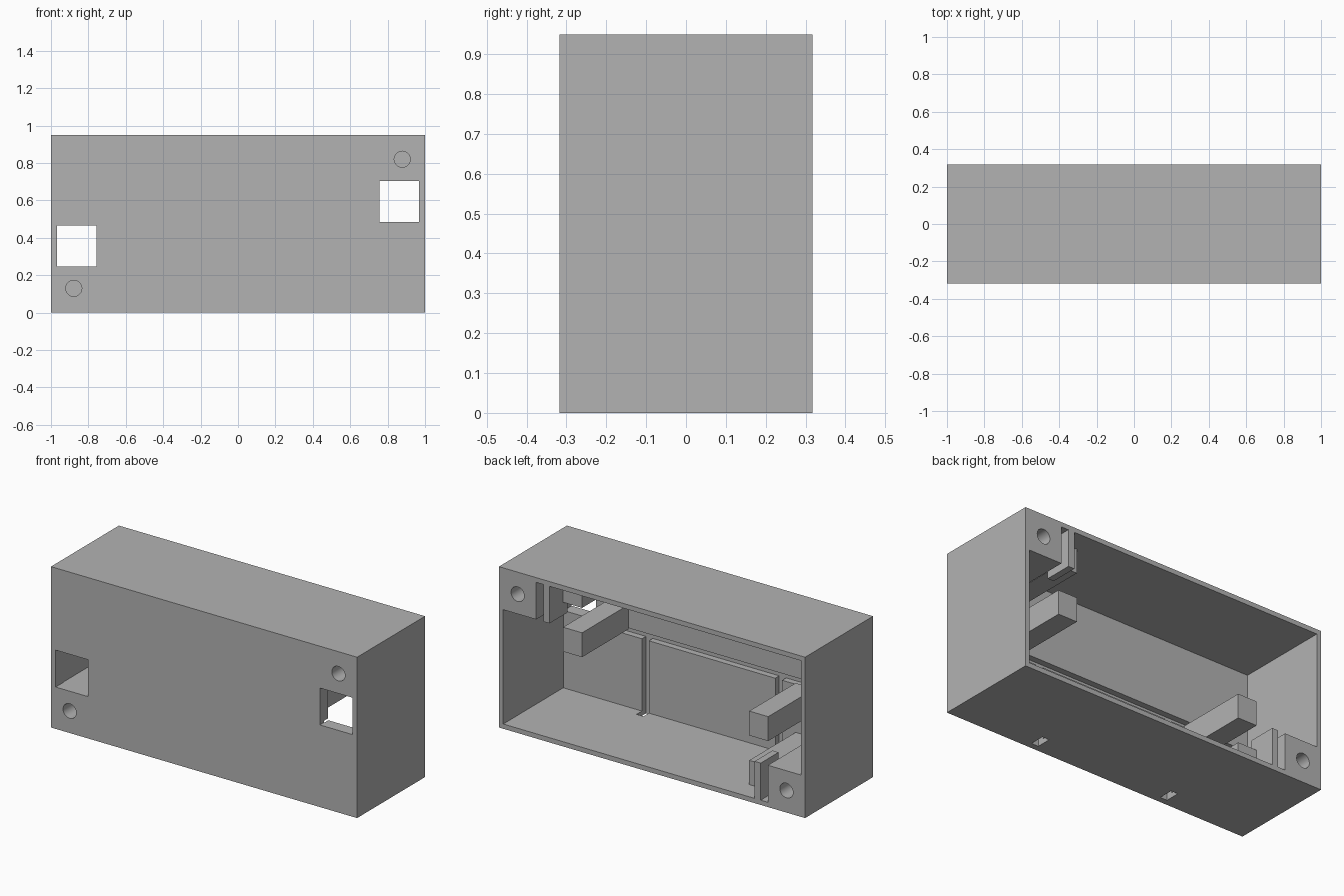
import bpy
from mathutils import Matrix

cube = bpy.data.objects.get("Cube")
if cube:
    bpy.data.objects.remove(cube, do_unlink=True)

# One plain grey for the whole housing
grey = bpy.data.materials.new("plain_grey")
grey.use_nodes = True
colour = (0.45, 0.45, 0.45, 1)
grey.diffuse_color = colour
grey.node_tree.nodes["Principled BSDF"].inputs["Base Color"].default_value = colour

W, D, H = 1.0, 0.317, 0.95     # half width, half depth, height
IN = 0.972                     # inner half width
FLOOR, CEIL = 0.028, 0.922     # inner floor and ceiling
FRONT = -0.243                 # inside of the thick front wall
EPS = 0.05                     # cutter overshoot


def box(name, x, y, z):
    """Box from (min, max) pairs."""
    bpy.ops.mesh.primitive_cube_add(size=1)
    ob = bpy.context.object
    ob.name = name
    size = [b - a for a, b in (x, y, z)]
    mid = [(a + b) / 2 for a, b in (x, y, z)]
    ob.data.transform(Matrix.Translation(mid) @ Matrix.Diagonal((*size, 1)))
    ob.data.materials.append(grey)
    return ob


def bore(x, z, y0, y1):
    """Round cutter along y."""
    bpy.ops.mesh.primitive_cylinder_add(vertices=32, radius=0.043, depth=y1 - y0)
    ob = bpy.context.object
    ob.data.transform(Matrix.Translation((x, (y0 + y1) / 2, z)) @ Matrix.Rotation(1.5707963, 4, 'X'))
    ob.data.materials.append(grey)
    return ob


def cut(target, cutters):
    """Subtract the cutters, then remove them."""
    bpy.context.view_layer.objects.active = target
    for c in cutters:
        c.hide_render = True
        mod = target.modifiers.new("cut", 'BOOLEAN')
        mod.operation = 'DIFFERENCE'
        mod.solver = 'EXACT'
        mod.object = c
        bpy.ops.object.modifier_apply(modifier=mod.name)
        bpy.data.objects.remove(c, do_unlink=True)


def smooth(ob):
    bpy.ops.object.select_all(action='DESELECT')
    ob.select_set(True)
    bpy.context.view_layer.objects.active = ob
    bpy.ops.object.shade_smooth_by_angle()


def turn(pair, s, centre=0.0):
    """Half-turn a range about the centre when s is -1."""
    return tuple(sorted(centre + s * (v - centre) for v in pair))


# Open-backed housing
shell = box("housing", (-W, W), (-D, D), (0, H))
cuts = [box("cavity", (-IN, IN), (FRONT, D + EPS), (FLOOR, CEIL)),
        box("cable_channel", (-0.76, 0.76), (-0.28, FRONT + EPS), (0.455, 0.495))]
for s in (1, -1):
    cuts.append(box("window", turn((0.757, 0.969), s), (-D - EPS, FRONT + EPS),
                    turn((0.485, 0.703), s, H / 2)))
    cuts.append(box("cable_drop", turn((0.413, 0.458), s), (-0.28, FRONT + EPS), (-EPS, 0.475)))
    cuts.append(bore(s * 0.878, H / 2 + s * 0.345, -D - EPS, -0.12))
cut(shell, cuts)
smooth(shell)

# Fittings in opposite corners, one set a half-turn of the other
for s, side in ((1, "upper_left"), (-1, "lower_right")):
    def part(name, x, y, z):
        return box(side + "_" + name, turn(x, s), y, turn(z, s, H / 2))

    block = part("screw_block", (0.757, IN), (FRONT, D), (0.703, CEIL))
    hx, hz = s * 0.878, H / 2 + s * 0.345
    cut(block, [bore(hx, hz, -D - EPS, -0.12), bore(hx, hz, 0.12, D + EPS)])
    smooth(block)
    part("slot_rib", (0.67, 0.71), (0.15, D), (0.703, CEIL))
    part("inner_bar", (0.546, 0.67), (FRONT, 0.19), (0.488, 0.632))
    part("outer_bar", (0.546, 0.67), (FRONT, 0.19), (0.779, CEIL))
